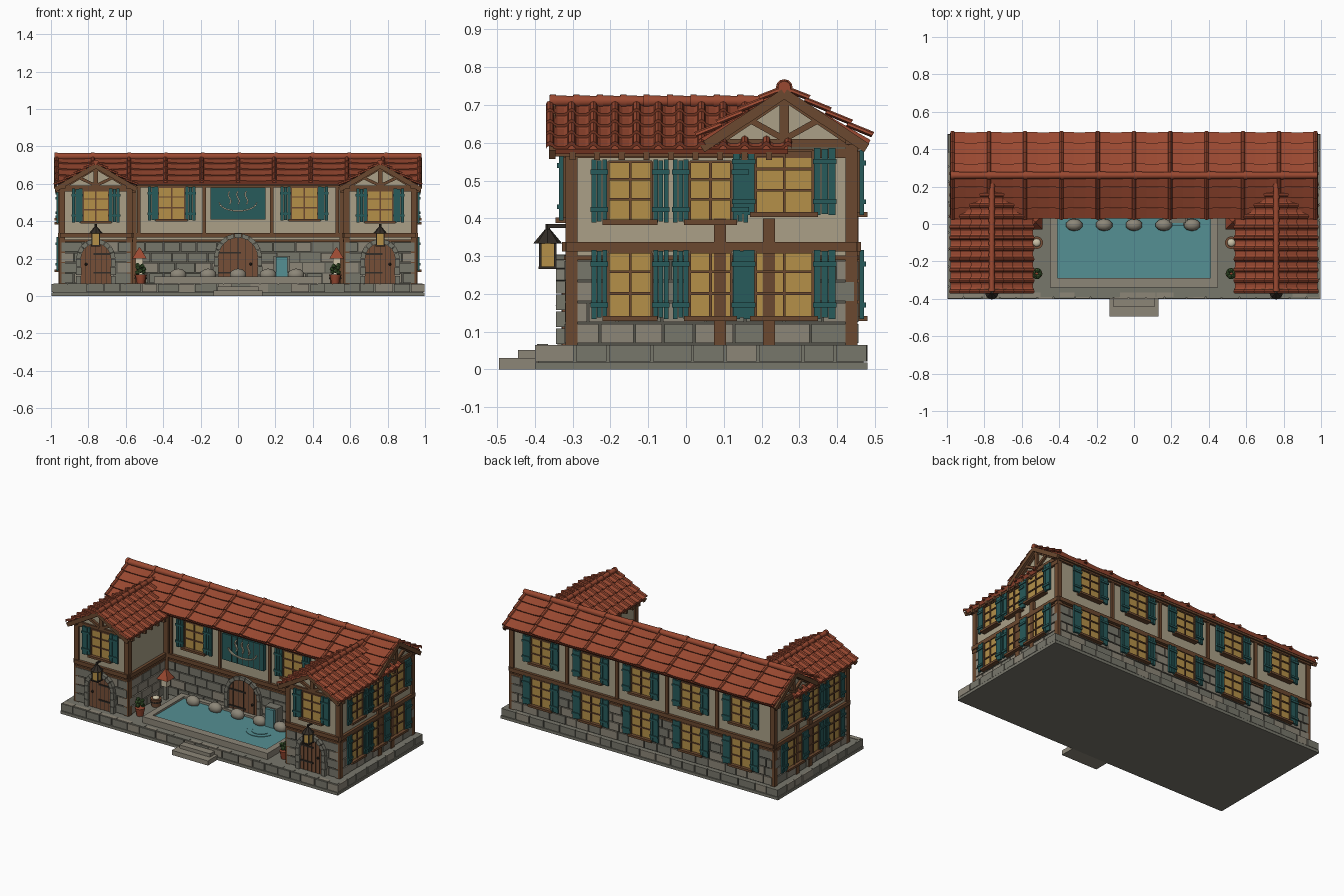
import bpy, bmesh, math, random
from mathutils import Matrix, Vector

if "Cube" in bpy.data.objects:
    bpy.data.objects.remove(bpy.data.objects["Cube"])
random.seed(4)
T = Matrix.Translation
I = Matrix.Identity(4)
COL = dict(stone=0x77766B, light=0x8B8577, dark=0x55544C, plaster=0xA99F86, wood=0x6B4A33, door=0x75503A,
           teal=0x2C5B5B, gold=0xB38F4A, roof=0x984A34, water=0x558E92, iron=0x35302B, leaf=0x47663A, cream=0xC9BFA5)
mats, parts = {}, {}
for k, h in COL.items():
    m = bpy.data.materials.new(k)
    m.diffuse_color = [(((h >> s) & 255) / 255) ** 2.2 for s in (16, 8, 0)] + [1]
    m.use_nodes = True
    m.node_tree.nodes["Principled BSDF"].inputs["Base Color"].default_value = m.diffuse_color
    mats[k] = m


def part(name, mat, mirror=False):
    """Shared bmesh for a named part; mirrored parts are built on +x only."""
    return parts.setdefault((('paired_' if mirror else '') + name, mat, mirror), bmesh.new())


def place(x, y, deg=0):
    """Wall frame: local x runs along the wall, local -y points outward."""
    return T((x, y, 0)) @ Matrix.Rotation(math.radians(deg), 4, 'Z')


def box(bm, M, c, s, rot=I):
    bmesh.ops.create_cube(bm, size=1, matrix=M @ T(c) @ rot @ Matrix.Diagonal((*s, 1)))


def span(bm, M, a, b):
    a, b = Vector(a), Vector(b)
    box(bm, M, (a + b) / 2, b - a)


def bar(bm, M, p, q, w, d):
    """Timber between two (x, y, z) points in the local xz plane."""
    p, q = Vector(p), Vector(q)
    v = q - p
    box(bm, M, (p + q) / 2, (v.length, d, w), Matrix.Rotation(-math.atan2(v.z, v.x), 4, 'Y'))


def cone(bm, M, c, r1, r2, h, n=12, rot=I):
    bmesh.ops.create_cone(bm, cap_ends=True, segments=n, radius1=r1, radius2=r2, depth=h, matrix=M @ T(c) @ rot)


def blob(bm, M, c, s, n=2):
    bmesh.ops.create_icosphere(bm, subdivisions=n, radius=1, matrix=M @ T(c) @ Matrix.Diagonal((*s, 1)))


def prism(bm, M, pts, y0, y1):
    a = [bm.verts.new(M @ Vector((x, y0, z))) for x, z in pts]
    b = [bm.verts.new(M @ Vector((x, y1, z))) for x, z in pts]
    bm.faces.new(a)
    bm.faces.new(b[::-1])
    for i in range(len(pts)):
        j = (i + 1) % len(pts)
        bm.faces.new((a[j], a[i], b[i], b[j]))


def stones(name, M, u0, u1, z0, z1, rows, width, mir=False, proud=.01):
    h = (z1 - z0) / rows
    for r in range(rows):
        u = u0
        while u < u1 - .002:
            w = width * random.uniform(.75, 1.25) * (.6 if u == u0 and r % 2 else 1)
            v = u1 if u + w > u1 - width * .4 else u + w
            p = proud * random.uniform(.7, 1)
            mat = random.choice(('stone', 'stone', 'light'))
            span(part(name, mat, mir), M, (u + .003, -p, z0 + r * h + .003), (v - .003, .01, z0 + r * h + h - .003))
            u = v


def window(M, x, z0, z1, w, sw, mir):
    frame, shut = part('window_frames', 'wood', mir), part('shutters', 'teal', mir)
    span(part('window_panes', 'gold', mir), M, (x - w/2, -.012, z0), (x + w/2, .01, z1))
    zc, h = (z0 + z1) / 2, z1 - z0
    for dx in (-w/2, 0, w/2):
        box(frame, M, (x + dx, -.012, zc), (.007, .014, h))
    for z in (z0 + h * .36, z0 + h * .7, z1):
        box(frame, M, (x, -.012, z), (w, .013, .007))
    box(frame, M, (x, -.017, z0 - .005), (w + .03, .034, .014))
    for s in (-1, 1):
        sx = x + s * (w/2 + sw/2 + .003)
        for k in (-1, 0, 1):
            box(shut, M, (sx + k * sw/3, -.018, zc), (sw/3 - .002, .012, h + (.012 if k else .006)))
        for f in (-.32, .32):
            box(shut, M, (sx, -.026, zc + f * h), (sw + .004, .008, .013))


def door(M, r, ro, zs, mir):
    z0 = .065
    arc = [(r * math.cos(math.pi * i / 14), zs + r * math.sin(math.pi * i / 14)) for i in range(15)]
    prism(part('arched_door', 'door', mir), M, [(-r, z0), (r, z0)] + arc, -.016, .01)
    for k in range(-2, 3):
        x = k * r * .36
        span(part('door_grooves', 'iron', mir), M, (x - .0015, -.018, z0), (x + .0015, 0, zs + math.sqrt(r*r - x*x)))
    for z in (.12, zs + .02):
        span(part('door_iron', 'iron', mir), M, (-r, -.022, z), (r * .15, 0, z + .009))
    blob(part('door_iron', 'iron', mir), M, (r * .65, -.025, .17), (.008,) * 3)
    t, rm, n = ro - r, (ro + r) / 2, 9
    sur = part('door_surround', 'stone', mir)
    for i in range(n):
        a0, a1 = math.pi * (i + .04) / n, math.pi * (i + .96) / n
        prism(sur, M, [(q * math.cos(a), zs + q * math.sin(a)) for q, a in ((r, a0), (ro, a0), (ro, a1), (r, a1))], -.032, .01)
    for s in (-1, 1):
        for k in range(3):
            h = (zs - z0) / 3
            box(sur, M, (s * rm, -.011, z0 + h * (k + .5)), (t + .004 * (k % 2), .042, h - .004))


def gable(M, hw, z0, z1, over):
    """Plaster triangle, timber truss and sloping barge boards."""
    prism(part('gable_plaster', 'plaster', True), M, [(-hw, z0), (hw, z0), (0, z1)], 0, .03)
    tim, h = part('gable_timbers', 'wood', True), z1 - z0
    span(tim, M, (-hw, -.012, z0 - .012), (hw, .01, z0 + .01))
    span(tim, M, (-.012, -.014, z0), (.012, .01, z1))
    e = 1.18
    for s in (-1, 1):
        bar(tim, M, (s * .01, -.006, z0 + .015), (s * hw * .5, -.006, z0 + h * .5), .016, .02)
        bar(tim, M, (s * hw * .95, -.006, z0), (s * .01, -.006, z0 + h * .92), .018, .02)
        bar(tim, M, (s * hw * e, -over, z1 + .008 - h * e), (0, -over, z1 + .008), .026, .016)
        box(tim, M, (s * hw * .93, -over / 2, z0 + .005), (.02, over, .02))


def slope(name, M, L, cols, rows, half, ze, zr, mir):
    """Stepped tile courses with rounded cover strips, falling toward local -y."""
    bm = part(name, 'roof', mir)
    pitch, c, prof = L / cols, .011, []
    for k in range(cols + 1):
        u = -L/2 + k * pitch
        prof += [(u + c * f, h) for f, h in ((-1, .002), (-.7, .009), (0, .013), (.7, .009), (1, .002))]
        if k < cols:
            prof += [(u + pitch * f, -.003) for f in (.35, .5, .65)]
    n = Vector((0, -(zr - ze), half)).normalized()
    n = Vector((0, n.y, abs(n.z)))
    P = lambda u, v, h: M @ (Vector((u, -half * v, zr + (ze - zr) * v)) + n * h)
    for r in range(rows):
        v0, v1 = max(0, r / rows - .03), (r + 1) / rows
        R = [[bm.verts.new(P(u, v, h + o)) for u, h in prof] for v, o in ((v0, .004), (v1, .014), (v1, .001))]
        for a, b in zip(R, R[1:]):
            for i in range(len(prof) - 1):
                bm.faces.new((a[i], a[i+1], b[i+1], b[i]))
    a, b = P(0, 0, 0), P(0, 1, 0)
    ang = math.atan2(zr - ze, half)
    box(part('roof_deck', 'roof', mir), M, (0, -half/2, (zr + ze)/2 - .004), (L, half / math.cos(ang), .014), Matrix.Rotation(ang, 4, 'X'))
    span(part('eave_board', 'wood', mir), M, (-L/2 + .01, -half + .012, ze - .017), (L/2 - .01, -half + .022, ze))


def ridge(M, L, r, z, count, mir):
    d = L / count
    for k in range(count):
        cone(part('ridge_tiles', 'roof', mir), M, (-L/2 + d * (k + .5), 0, z), r, r * .86, d * 1.02, 12, Matrix.Rotation(math.pi/2, 4, 'Y'))
        cone(part('ridge_tiles', 'roof', mir), M, (-L/2 + d * k + .008, 0, z), r * 1.12, r * 1.12, .016, 12, Matrix.Rotation(math.pi/2, 4, 'Y'))


# plinth and entrance steps
span(part('plinth', 'stone'), I, (-.988, -.39, 0), (.988, .47, .065))
for M, u in ((place(0, -.39), .998), (place(0, .47, 180), .998), (place(.988, .04, 90), .44), (place(-.988, .04, -90), .44)):
    stones('plinth_blocks', M, -u, u, .018, .068, 1, .1)
    span(part('plinth_footing', 'stone'), M, (-u, -.01, 0), (u, .02, .018))
stones('plinth_coping', T((0, -.375, 0)), -.99, .99, .06, .071, 1, .1, proud=.02)
span(part('steps', 'light'), I, (-.13, -.495, 0), (.13, -.39, .03))
span(part('steps', 'light'), I, (-.11, -.445, 0), (.11, -.39, .052))

# walls
span(part('main_walls', 'plaster'), I, (-.945, .075, .06), (.945, .445, .605))
span(part('wing_walls', 'plaster', True), I, (.575, -.31, .06), (.945, .1, .585))
span(part('main_stone_core', 'dark'), I, (-.947, .073, .06), (.947, .447, .29))
span(part('wing_stone_core', 'dark', True), I, (.573, -.312, .06), (.947, .1, .29))
F, B = place(0, .073), place(0, .447, 180)
W, S, N = place(.76, -.312), place(.947, 0, 90), place(.573, -.12, -90)
for M, a, b, mir in ((F, -.573, .573, False), (B, -.94, .94, False), (W, -.187, .187, True), (S, -.312, .447, True), (N, -.19, .19, True)):
    stones('stone_wall', M, a, b, .067, .29, 4, .1, mir)

# timber framing
for M, a, b, top, mir in ((F, -.573, .573, .59, False), (B, -.95, .95, .59, False), (W, -.192, .192, .57, True),
                          (S, -.318, .452, .57, True), (N, -.19, .19, .57, True)):
    tim = part('timber_beams', 'wood', mir)
    span(tim, M, (a, -.016, .312), (b, .01, .337))
    span(tim, M, (a, -.011, .29), (b, .01, .302))
    span(tim, M, (a, -.012, top - .01), (b, .01, top + .015))
posts = part('corner_posts', 'wood', True)
for x, y, top in ((.94, -.303, .575), (.58, -.303, .575), (.94, .438, .6), (.945, .22, .4), (.945, .09, .4), (.56, .072, .59)):
    box(posts, I, (x, y, (top + .065) / 2), (.032, .032, top - .065))
for x in (.18, .53):
    span(posts, F, (x - .009, -.01, .33), (x + .009, .01, .59))
for x in (.18, .54):
    span(posts, B, (-x - .01, -.01, .33), (-x + .01, .01, .59))

# windows with shutters
for y, w in ((-.148, .115), (.065, .11), (.26, .15)):
    window(S, y, .14, .31, w, .042 if w < .14 else .058, True)
    window(S, y, *((.395, .55) if w < .14 else (.415, .58)), w, .042 if w < .14 else .058, True)
for x in (0, .36, .72):
    for z0, z1 in ((.14, .31), (.415, .575)):
        window(B, -x, z0, z1, .14, .055, x > 0)
window(F, .355, .41, .58, .14, .055, True)
window(W, 0, .4, .57, .135, .058, True)

# doors
door(F, .105, .128, .207, False)
door(W, .08, .105, .2, True)

# roofs and gables
gable(W, .185, .58, .688, .042)
gable(place(.947, .26, 90), .185, .6, .722, .028)
for d in (0, 180):
    slope('main_roof_tiles', place(0, .26, d), 1.94, 10, 4, .225, .605, .735, False)
for d in (90, -90):
    slope('wing_roof_tiles', place(.76, -.045, d), .63, 11, 4, .215, .58, .697, True)
ridge(place(0, .26), 1.96, .02, .746, 10, False)
ridge(place(.76, -.05, 90), .62, .016, .71, 10, True)
for k in range(9):
    for x in (.955, .565):
        box(part('rafter_tails', 'wood', True), I, (x, -.3 + k * .065, .565), (.045, .016, .022))

# wall sign with bowl and steam curves
span(part('sign_board', 'teal'), F, (-.148, -.024, .41), (.148, .01, .58))
for k in range(-3, 4):
    span(part('sign_grooves', 'iron'), F, (k * .04 - .001, -.0255, .41), (k * .04 + .001, 0, .58))
curves = [[(.1 * math.cos(a), .5 + .045 * math.sin(a)) for a in (math.pi * (1 + i / 12) for i in range(13))]]
curves += [[(x + .007 * math.sin(i * .9), .49 + i * .01) for i in range(8)] for x in (-.045, 0, .045)]
for pts in curves:
    for p, q in zip(pts, pts[1:]):
        bar(part('sign_relief', 'cream'), F, (p[0], -.028, p[1]), (q[0], -.028, q[1]), .007, .012)

# bathing pool
rim = part('pool_rim', 'light')
for a, b in (((-.45, -.34), (.45, -.29)), ((-.45, .03), (.45, .06)), ((-.45, -.29), (-.41, .03)), ((.41, -.29), (.45, .03))):
    span(rim, I, (*a, .06), (*b, .105))
span(part('pool_water', 'water'), I, (-.415, -.295, .06), (.415, .035, .092))
for x in (-.32, -.16, 0, .16, .31):
    blob(part('pool_rocks', 'light'), I, (x, -.005, .112), (.046, .033, .035))
span(part('spout_block', 'stone'), I, (.175, -.005, .06), (.285, .06, .125))
span(part('spout_block', 'stone'), I, (.19, .005, .12), (.277, .06, .215))
span(part('waterfall', 'water'), I, (.202, -.012, .09), (.265, .02, .208))
for r in (.055, .088):
    for i in range(12):
        a, b = (math.pi * (1.08 + .84 * k / 12) for k in (i, i + 1))
        c, e = (Vector((.22 + r * math.cos(t), -.075 + r * math.sin(t), .093)) for t in (a, b))
        box(part('water_ripples', 'water'), I, (c + e) / 2, ((e - c).length, .005, .004), Matrix.Rotation((a + b) / 2 + math.pi / 2, 4, 'Z'))

# hanging lanterns above the wing doors
L, iron = T((.76, -.366, 0)), part('lantern_iron', 'iron', True)
span(iron, L, (-.005, -.005, .375), (.005, .055, .385))
cone(iron, L, (0, 0, .352), .038, .008, .036, 8)
cone(iron, L, (0, 0, .374), .006, .006, .022, 8)
span(iron, L, (-.025, -.025, .266), (.025, .025, .273))
span(part('lantern_glass', 'gold', True), L, (-.019, -.019, .272), (.019, .019, .336))
for x in (-.02, .02):
    for y in (-.02, .02):
        box(iron, L, (x, y, .304), (.006, .006, .066))

# courtyard lamps, tubs and planters
Q = Matrix.Rotation(math.pi / 4, 4, 'Z')
lamp = T((.527, .01, 0))
box(part('lamp_post', 'stone', True), lamp, (0, 0, .11), (.024, .024, .09))
box(part('lamp_body', 'cream', True), lamp, (0, 0, .177), (.04, .04, .05))
cone(part('lamp_roof', 'roof', True), lamp, (0, 0, .23), .055, .004, .06, 4, Q)
cone(part('wash_tub', 'door', True), T((.52, -.1, 0)), (0, 0, .09), .027, .034, .05, 14)
cone(part('tub_hoop', 'iron', True), T((.52, -.1, 0)), (0, 0, .095), .034, .034, .007, 14)
blob(part('rolled_towel', 'cream', True), I, (.52, -.1, .118), (.022, .022, .012))
cone(part('planter', 'roof', True), T((.52, -.265, 0)), (0, 0, .09), .02, .03, .05, 12)
for i in range(9):
    a = i * 2.4
    blob(part('planter_leaves', 'leaf', True), I, (.52 + .018 * math.cos(a), -.265 + .018 * math.sin(a), .125 + .005 * i), (.014, .014, .013), 1)

# turn the collected parts into objects
SMOOTH = ('pool_rocks', 'ridge_tiles', 'rolled_towel', 'wash_tub', 'planter')
for (name, mat, mirror), bm in parts.items():
    bmesh.ops.recalc_face_normals(bm, faces=bm.faces[:])
    me = bpy.data.meshes.new(name)
    bm.to_mesh(me)
    bm.free()
    me.materials.append(mats[mat])
    ob = bpy.data.objects.new(name, me)
    bpy.context.collection.objects.link(ob)
    if mirror:
        ob.modifiers.new('Mirror', 'MIRROR').use_mirror_merge = False
    if name.replace('paired_', '') in SMOOTH:
        bpy.ops.object.select_all(action='DESELECT')
        ob.select_set(True)
        bpy.context.view_layer.objects.active = ob
        bpy.ops.object.shade_smooth_by_angle(angle=math.radians(35))
